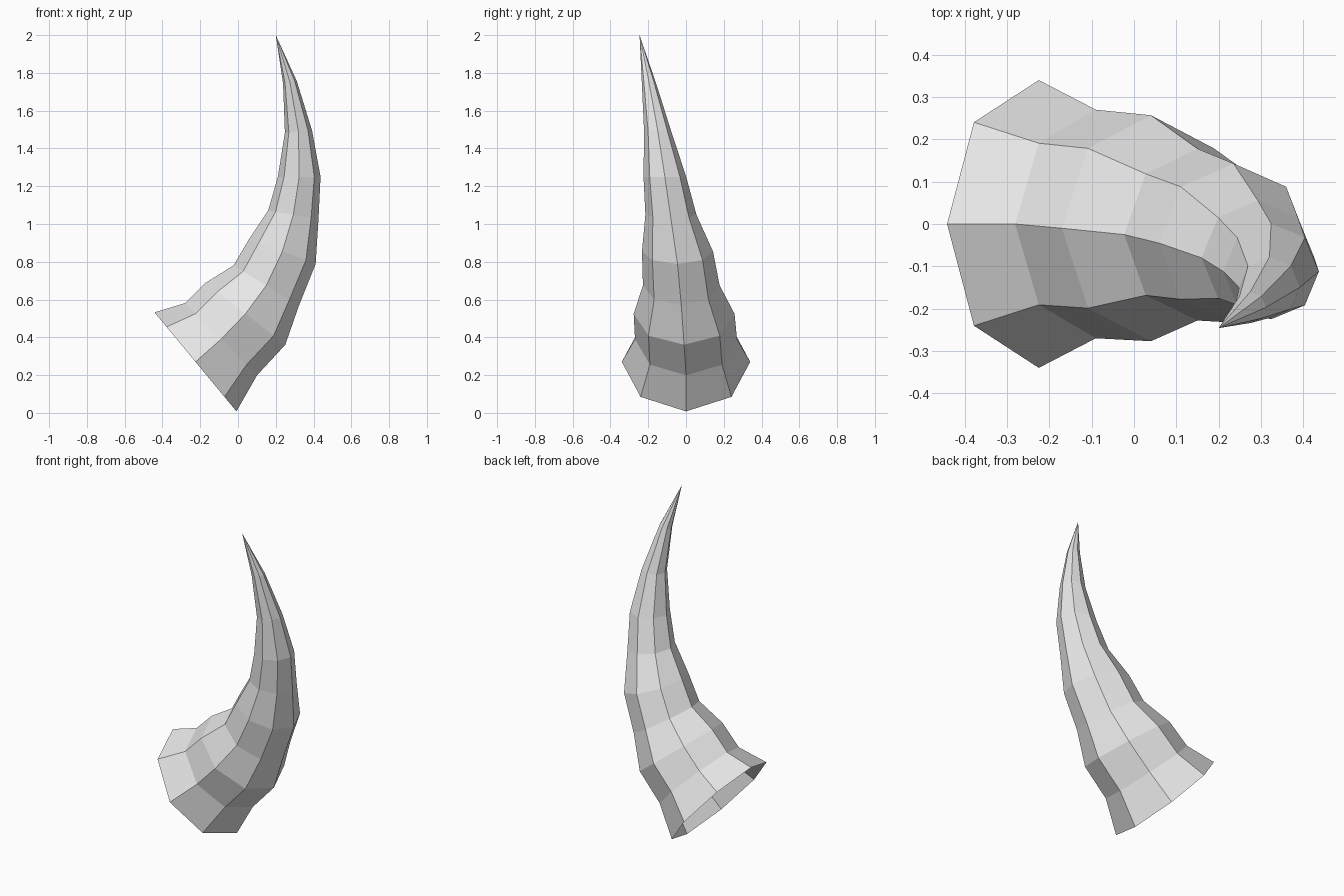
import bpy
import bmesh
from math import cos, sin, pi, radians
from mathutils import Vector

cube = bpy.data.objects.get("Cube")
if cube:
    bpy.data.objects.remove(cube, do_unlink=True)

SIDES = 8

# Horn cross-sections from root to point: centre x, y, z, radius, tilt in degrees
SECTIONS = [
    (-0.225, 0.0, 0.27, 0.34, 50.4),
    (-0.09, 0.0, 0.39, 0.27, 45),
    (0.04, -0.01, 0.525, 0.267, 38),
    (0.15, -0.025, 0.675, 0.203, 31.5),
    (0.235, -0.045, 0.855, 0.188, 20.5),
    (0.293, -0.08, 1.05, 0.135, 9),
    (0.324, -0.112, 1.25, 0.113, 0),
    (0.32, -0.15, 1.49, 0.072, -5),
    (0.275, -0.197, 1.75, 0.037, -9),
]
TIP = (0.2, -0.246, 2.0)


def add_ring(bm, x, y, z, radius, tilt):
    """Add a tilted polygon of vertices around a section centre."""
    outward = Vector((cos(radians(tilt)), 0, -sin(radians(tilt))))
    side = Vector((0, 1, 0))
    centre = Vector((x, y, z))
    angles = [2 * pi * i / SIDES for i in range(SIDES)]
    return [bm.verts.new(centre + radius * (cos(a) * outward + sin(a) * side))
            for a in angles]


# Plain horn colour
grey = bpy.data.materials.new("horn grey")
grey.use_nodes = True
colour = (0.8, 0.8, 0.8, 1)
grey.diffuse_color = colour
grey.node_tree.nodes["Principled BSDF"].inputs["Base Color"].default_value = colour

# Curved horn: open at the root, closed to a point
bm = bmesh.new()
rings = [add_ring(bm, *section) for section in SECTIONS]
for low, high in zip(rings, rings[1:]):
    for i in range(SIDES):
        j = (i + 1) % SIDES
        bm.faces.new((low[i], low[j], high[j], high[i]))
point = bm.verts.new(TIP)
for i in range(SIDES):
    bm.faces.new((rings[-1][i], rings[-1][(i + 1) % SIDES], point))

mesh = bpy.data.meshes.new("horn")
bm.to_mesh(mesh)
bm.free()
mesh.materials.append(grey)
horn = bpy.data.objects.new("horn", mesh)
bpy.context.collection.objects.link(horn)
